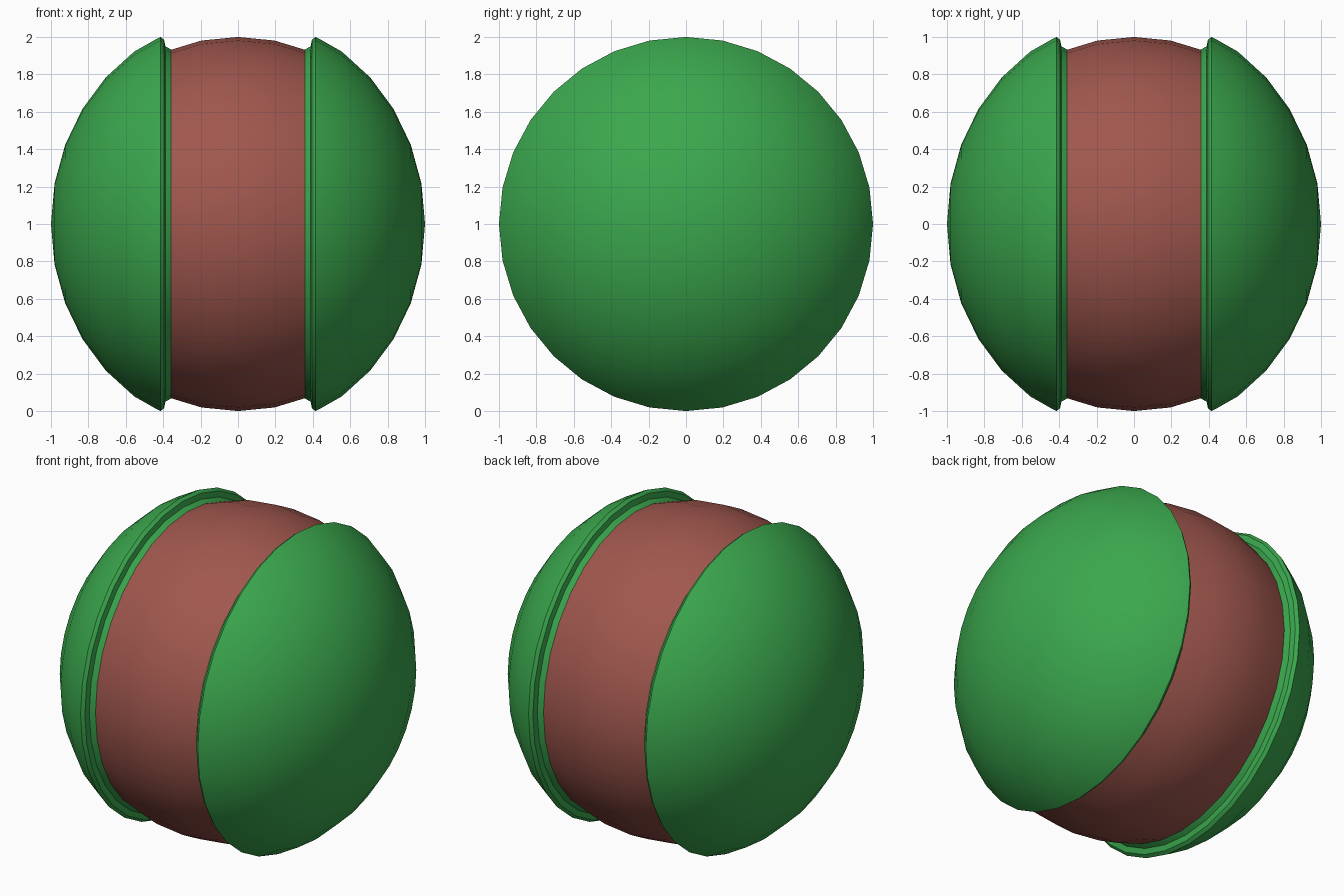
import bpy, bmesh
from math import sin, cos, pi, radians

if "Cube" in bpy.data.objects:
    bpy.data.objects.remove(bpy.data.objects["Cube"])

SEG = 32
STEP = 2 * pi / SEG


def material(name, color):
    m = bpy.data.materials.new(name)
    m.diffuse_color = (*color, 1)
    m.use_nodes = True
    m.node_tree.nodes["Principled BSDF"].inputs["Base Color"].default_value = m.diffuse_color
    return m


def lathe_x(name, profile, mat):
    """Spin an (x, radius) profile around the x axis."""
    bm = bmesh.new()
    rings = []
    for x, r in profile:
        if r == 0:
            rings.append([bm.verts.new((x, 0, 0))] * SEG)
        else:
            rings.append([bm.verts.new((x, r * cos(i * STEP), r * sin(i * STEP)))
                          for i in range(SEG)])
    for a, b in zip(rings, rings[1:]):
        for i in range(SEG):
            j = (i + 1) % SEG
            corners = dict.fromkeys((a[i], a[j], b[j], b[i]))
            bm.faces.new(list(corners))
    bmesh.ops.recalc_face_normals(bm, faces=bm.faces)
    mesh = bpy.data.meshes.new(name)
    bm.to_mesh(mesh)
    bm.free()
    mesh.materials.append(mat)
    ob = bpy.data.objects.new(name, mesh)
    bpy.context.collection.objects.link(ob)
    ob.location.z = 1
    bpy.ops.object.select_all(action='DESELECT')
    ob.select_set(True)
    bpy.context.view_layer.objects.active = ob
    bpy.ops.object.shade_smooth_by_angle(angle=radians(30))
    return ob


green = material("green", (0.043, 0.39, 0.075))
brown = material("brown", (0.35, 0.095, 0.075))

# Middle band: central slice of a sphere, closed inside the caps
band = [(sin(k * STEP), cos(k * STEP)) for k in range(-2, 3)]
lathe_x("middle_band", [(band[0][0], 0)] + band + [(band[-1][0], 0)], brown)

# Domed caps: flared dome, rounded lip, stepped collar against the band
dome = [(cos(k * STEP), 1.108 * sin(k * STEP) if k else 0) for k in range(6)]
lip = [(0.435, 0.99), (0.415, 1.0), (0.395, 0.985), (0.388, 0.95),
       (0.375, 0.943), (0.348, 0.926), (0.348, 0)]
for side, name in ((1, "right_cap"), (-1, "left_cap")):
    lathe_x(name, [(side * x, r) for x, r in dome + lip], green)
